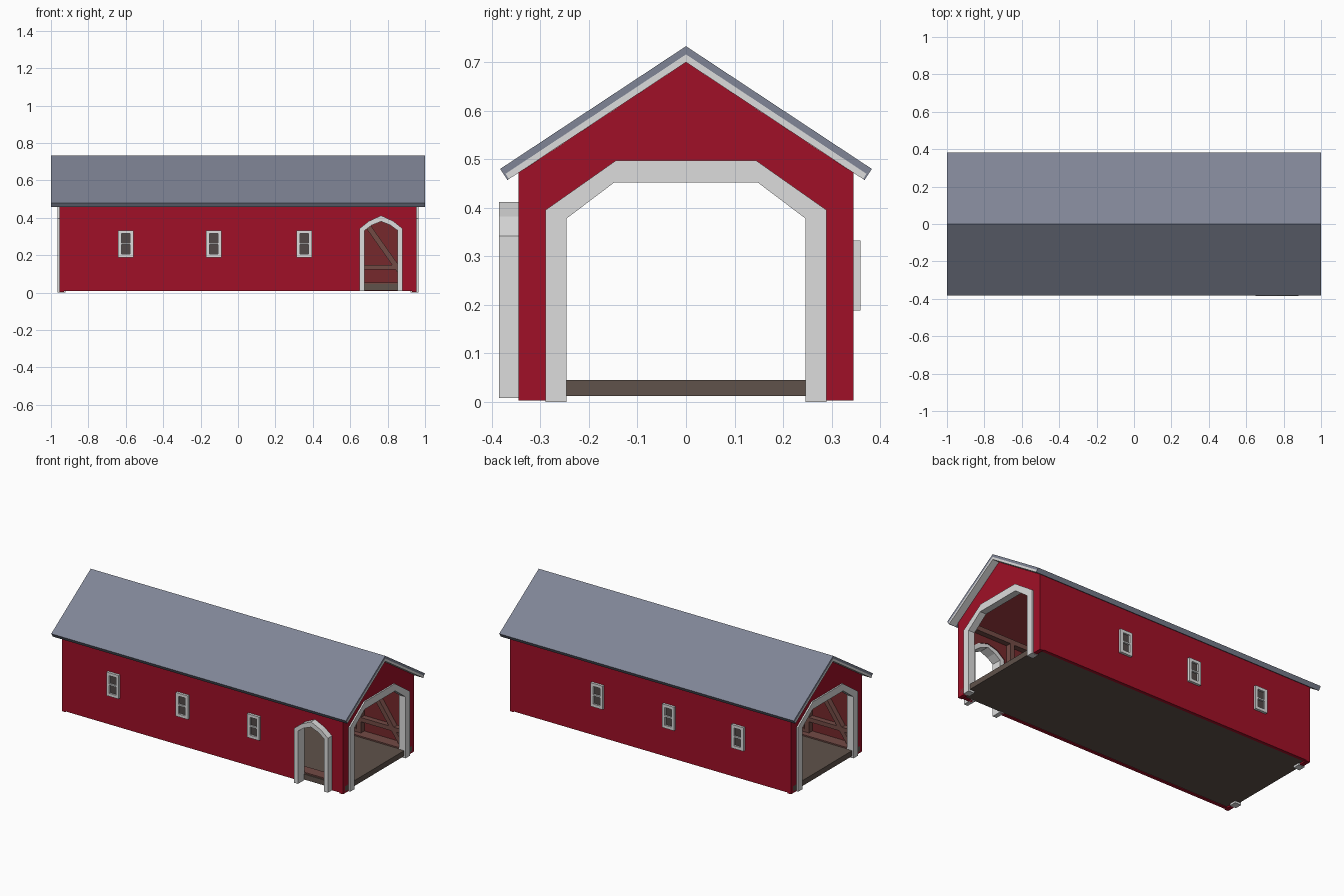
import bpy, bmesh, math

if "Cube" in bpy.data.objects:
    bpy.data.objects.remove(bpy.data.objects["Cube"])


def material(name, rgb):
    m = bpy.data.materials.new(name)
    m.diffuse_color = (*rgb, 1)
    m.use_nodes = True
    m.node_tree.nodes["Principled BSDF"].inputs["Base Color"].default_value = m.diffuse_color
    return m


RED = material("barn red", (0.35, 0.005, 0.020))
WHITE = material("white trim", (0.72, 0.72, 0.72))
ROOF = material("slate grey", (0.215, 0.235, 0.305))
FLOOR = material("floor brown", (0.115, 0.085, 0.070))
WOOD = material("timber brown", (0.17, 0.070, 0.060))
LINING = material("inner red brown", (0.18, 0.022, 0.025))
PANE = material("dark pane", (0.085, 0.068, 0.065))


def prism(name, polys, axis, lo, hi, mat):
    """Extrude flat outlines (u, z) along x or y into one object."""
    bm = bmesh.new()
    lo, hi = min(lo, hi), max(lo, hi)
    for pts in polys:
        def ring(t):
            return [bm.verts.new((t, u, z) if axis == "x" else (u, t, z)) for u, z in pts]
        a, b = ring(lo), ring(hi)
        bm.faces.new(a)
        bm.faces.new(b[::-1])
        n = len(pts)
        for i in range(n):
            j = (i + 1) % n
            bm.faces.new((a[i], b[i], b[j], a[j]))
    bmesh.ops.recalc_face_normals(bm, faces=bm.faces)
    me = bpy.data.meshes.new(name)
    bm.to_mesh(me)
    bm.free()
    me.materials.append(mat)
    ob = bpy.data.objects.new(name, me)
    bpy.context.collection.objects.link(ob)
    return ob


def mirrored(half):
    return half + [(-u, z) for u, z in reversed(half) if u != 0]


def band(outer, inner):
    """Open-bottomed arch between two half outlines."""
    return mirrored(outer) + mirrored(inner)[::-1]


def rect(u0, z0, u1, z1):
    return [(u0, z0), (u1, z0), (u1, z1), (u0, z1)]


def beam(u0, z0, u1, z1, w):
    d = math.hypot(u1 - u0, z1 - z0)
    nu, nz = -(z1 - z0) / d * w / 2, (u1 - u0) / d * w / 2
    return [(u0 + nu, z0 + nz), (u1 + nu, z1 + nz), (u1 - nu, z1 - nz), (u0 - nu, z0 - nz)]


L, W = 0.955, 0.345          # half length and half width of the walls
DOOR_X = 0.765
DOOR_OUT = [(0.115, 0.008), (0.115, 0.342), (0.065, 0.382), (0, 0.412)]
DOOR_IN = [(0.088, 0.008), (0.088, 0.332), (0.05, 0.360), (0, 0.380)]

# Gable ends with their wide portals
gable = [(W, 0.003), (W, 0.472), (0, 0.70)]
hole = [(0.27, 0.003), (0.27, 0.387), (0.147, 0.475)]
portal_out = [(0.29, 0.0), (0.29, 0.395), (0.145, 0.497)]
portal_in = [(0.246, 0.0), (0.246, 0.378), (0.148, 0.452)]
for s, side in ((1, "right"), (-1, "left")):
    prism(f"{side}_gable_wall", [band(gable, hole)], "x", s * 0.93, s * L, RED)
    prism(f"{side}_portal_trim", [band(portal_out, portal_in)], "x", s * 0.922, s * 0.964, WHITE)


# Long side walls with inner lining; the front one has a doorway
def door_wall(x, z0, z1):
    door = [(DOOR_X + u, z) for u, z in mirrored([(0.1, z0)] + DOOR_OUT[1:3] + [(0, 0.40)])]
    return [(x, z0), (x, z1), (-x, z1), (-x, z0)] + door[::-1]


prism("back_wall", [rect(-L, 0.008, L, 0.472)], "y", 0.325, W, RED)
prism("back_lining", [rect(-0.93, 0.03, 0.93, 0.472)], "y", 0.318, 0.325, LINING)
prism("front_wall", [door_wall(L, 0.008, 0.472)], "y", -W, -0.325, RED)
prism("front_lining", [door_wall(0.93, 0.03, 0.472)], "y", -0.325, -0.318, LINING)

# Side door surround
prism("side_door_trim", [[(DOOR_X + u, z) for u, z in band(DOOR_OUT, DOOR_IN)]],
      "y", -0.385, -0.322, WHITE)

# Windows: frame with a middle bar, and a dark pane
for s, side in ((-1, "front"), (1, "back")):
    for i, x in enumerate((-0.6, -0.13, 0.355)):
        a, b, z0, z1, t = x - 0.041, x + 0.041, 0.188, 0.333, 0.018
        bars = [rect(a, z0, a + t, z1), rect(b - t, z0, b, z1),
                rect(a + t, z0, b - t, z0 + t), rect(a + t, z1 - t, b - t, z1),
                rect(a + t, 0.256, b - t, 0.265)]
        prism(f"{side}_window_frame_{i}", bars, "y", s * 0.343, s * 0.36, WHITE)
        prism(f"{side}_window_pane_{i}", [rect(a + t, z0 + t, b - t, z1 - t)],
              "y", s * 0.343, s * 0.349, PANE)

# Roof skin with eave lip, under-layer, and white gable trim
skin = [(0, 0.733), (0.383, 0.480), (0.368, 0.457), (0.365, 0.459), (0.372, 0.470), (0, 0.716)]
under = [(0, 0.716), (0.372, 0.470), (0.365, 0.459), (0, 0.70)]
ceiling = [(0, 0.70), (0.325, 0.485), (0.325, 0.475), (0, 0.69)]
prism("roof", [mirrored(skin)], "x", -1, 1, ROOF)
prism("roof_underlayer", [mirrored(under)], "x", -L, L, ROOF)
prism("ceiling", [mirrored(ceiling)], "x", -0.93, 0.93, LINING)
for s, side in ((1, "right"), (-1, "left")):
    prism(f"{side}_gable_trim", [mirrored(under)], "x", s * L, s * 1.0, WHITE)

# Floor deck and curbs
prism("floor", [rect(-0.325, 0.012, 0.325, 0.045)], "x", -L, L, FLOOR)
for s, side in ((1, "back"), (-1, "front")):
    prism(f"{side}_curb", [rect(s * 0.25, 0.045, s * 0.318, 0.053)], "x", -0.93, 0.93, WOOD)

# Timber trusses along both inner walls; the doorway bay stays open
for s, side in ((1, "back"), (-1, "front")):
    end = 0.93 if s > 0 else 0.63
    parts = [rect(-0.93, 0.435, 0.93, 0.465), rect(-0.93, 0.122, end, 0.148)]
    for i in range(-3, 4):
        x = max(-0.912, min(0.912, i * 0.31))
        parts.append(rect(x - 0.015, 0.05, x + 0.015, 0.44))
    for m in (1, -1):
        for i in range(3):
            if s < 0 and m > 0 and i == 2:
                continue
            parts.append(beam(m * (i * 0.31 + 0.015), 0.44, m * (i * 0.31 + 0.29), 0.05, 0.028))
    prism(f"{side}_truss", parts, "y", s * 0.285, s * 0.319, WOOD)
